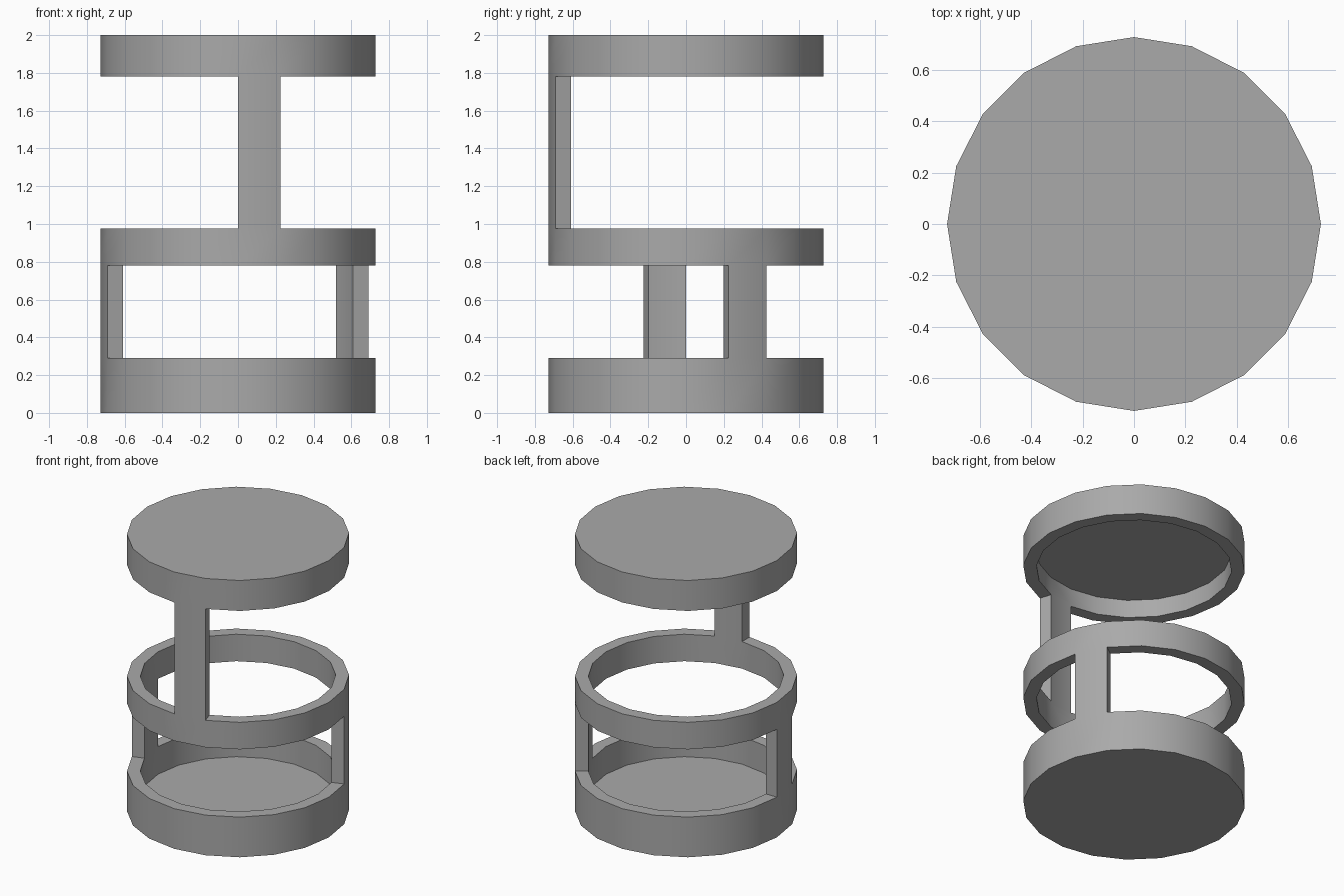
import bpy
import bmesh
from math import cos, sin, tau, radians

cube = bpy.data.objects.get("Cube")
if cube:
    bpy.data.objects.remove(cube, do_unlink=True)

SIDES = 20
OUTER_R, INNER_R = 0.727, 0.64
# Level heights on the outside and inside of the wall (closed floor and lid)
OUTER_Z = [0, 0.29, 0.78, 0.975, 1.78, 2]
INNER_Z = [0.09, 0.29, 0.78, 0.975, 1.78, 1.91]
BANDS = len(OUTER_Z) - 1
# Open bands keep only these wall segments as posts
POSTS = {1: {1, 10}, 3: {15}}


def filled(i, band):
    return band not in POSTS or i % SIDES in POSTS[band]


def rings(bm, radius, heights):
    return [[bm.verts.new((radius * cos(tau * i / SIDES),
                           radius * sin(tau * i / SIDES), z))
             for i in range(SIDES)] for z in heights]


bm = bmesh.new()
outer = rings(bm, OUTER_R, OUTER_Z)
inner = rings(bm, INNER_R, INNER_Z)


def bridge(a, b):
    """Close the wall thickness along one edge, given as (level, side) pairs."""
    (ka, ia), (kb, ib) = a, b
    bm.faces.new((outer[ka][ia], outer[kb][ib], inner[kb][ib], inner[ka][ia]))


# Wall bands and posts
for band in range(BANDS):
    for i in range(SIDES):
        if not filled(i, band):
            continue
        j = (i + 1) % SIDES
        for ring in (outer, inner):
            bm.faces.new((ring[band][i], ring[band][j],
                          ring[band + 1][j], ring[band + 1][i]))
        # Upright sides of posts
        if not filled(i - 1, band):
            bridge((band, i), (band + 1, i))
        if not filled(i + 1, band):
            bridge((band, j), (band + 1, j))

# Rims where a band meets an opening
for level in range(1, BANDS):
    for i in range(SIDES):
        if filled(i, level - 1) != filled(i, level):
            bridge((level, i), (level, (i + 1) % SIDES))

# Floor and lid, outside and inside
for ring in (outer, inner):
    bm.faces.new(ring[0])
    bm.faces.new(ring[-1])

bmesh.ops.recalc_face_normals(bm, faces=bm.faces)
mesh = bpy.data.meshes.new("round_frame")
bm.to_mesh(mesh)
bm.free()

# Plain grey material
grey = bpy.data.materials.new("plain grey")
grey.use_nodes = True
colour = (0.4, 0.4, 0.4, 1)
grey.diffuse_color = colour
grey.node_tree.nodes["Principled BSDF"].inputs["Base Color"].default_value = colour
mesh.materials.append(grey)

frame = bpy.data.objects.new("round_frame", mesh)
bpy.context.collection.objects.link(frame)
bpy.ops.object.select_all(action='DESELECT')
frame.select_set(True)
bpy.context.view_layer.objects.active = frame
bpy.ops.object.shade_smooth_by_angle(angle=radians(30))
